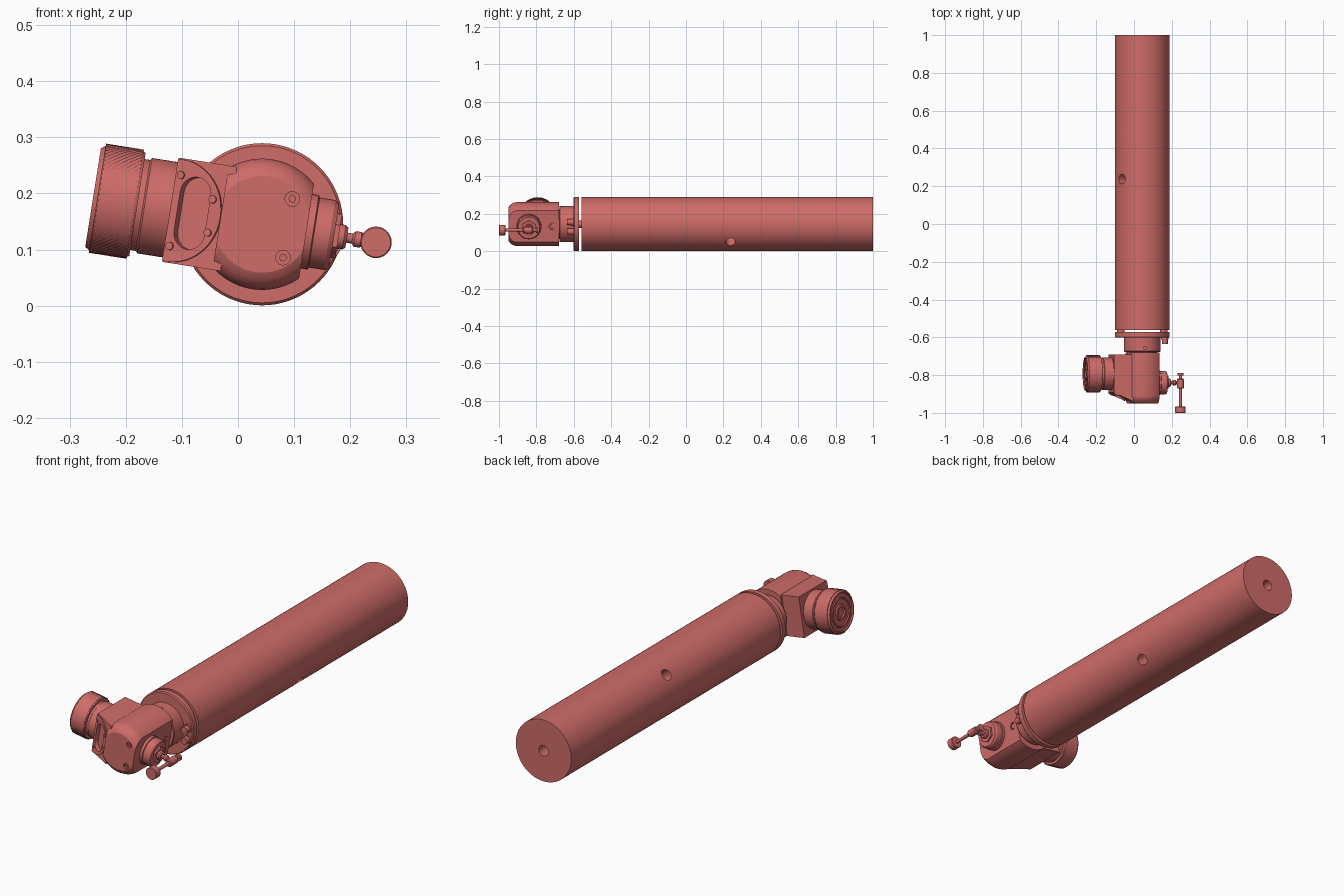
import bpy, bmesh, math
from mathutils import Matrix, Vector

if "Cube" in bpy.data.objects:
    bpy.data.objects.remove(bpy.data.objects["Cube"])

mat = bpy.data.materials.new("red_finish")
mat.diffuse_color = (0.62, 0.15, 0.14, 1)
mat.use_nodes = True
mat.node_tree.nodes["Principled BSDF"].inputs["Base Color"].default_value = mat.diffuse_color

T = Matrix.Translation
CX, CZ = 0.043, 0.145
BASE = T((CX, 0, CZ))                              # tube axis frame
HEAD = BASE @ Matrix.Rotation(math.radians(9), 4, 'Y')   # tilted valve head frame
ALONG_Y = Matrix.Rotation(math.radians(-90), 4, 'X')
ALONG_X = Matrix.Rotation(math.radians(90), 4, 'Y')


def finish(name, bm, M):
    bmesh.ops.remove_doubles(bm, verts=bm.verts, dist=1e-6)
    bmesh.ops.recalc_face_normals(bm, faces=bm.faces)
    me = bpy.data.meshes.new(name)
    bm.to_mesh(me)
    bm.free()
    me.transform(M)
    me.materials.append(mat)
    ob = bpy.data.objects.new(name, me)
    bpy.context.collection.objects.link(ob)
    return ob


def lathe(name, prof, M, seg=48, knurl=0.0):
    """Revolve (radius, height) pairs around local z, capped at both ends."""
    bm = bmesh.new()
    rings = []
    for i, (r, h) in enumerate(prof):
        ring = []
        for j in range(seg):
            a = math.tau * j / seg
            rr = r - (knurl if (i + j) % 2 else 0)
            ring.append(bm.verts.new((rr * math.cos(a), rr * math.sin(a), h)))
        rings.append(ring)
    for p, q in zip(rings, rings[1:]):
        for j in range(seg):
            k = (j + 1) % seg
            bm.faces.new((p[j], p[k], q[k], q[j]))
    bm.faces.new(rings[0])
    bm.faces.new(rings[-1])
    return finish(name, bm, M)


def rod(name, r, a, b, M, seg=32):
    return lathe(name, [(r, a), (r, b)], M, seg)


def prism(name, pts, a, b, M):
    """Extrude a 2D outline along local z."""
    bm = bmesh.new()
    lo = [bm.verts.new((x, y, a)) for x, y in pts]
    hi = [bm.verts.new((x, y, b)) for x, y in pts]
    bm.faces.new(lo)
    bm.faces.new(hi)
    for i in range(len(pts)):
        k = (i + 1) % len(pts)
        bm.faces.new((lo[i], lo[k], hi[k], hi[i]))
    return finish(name, bm, M)


def boolean(ob, cutter, op='DIFFERENCE', keep=False):
    m = ob.modifiers.new("cut", 'BOOLEAN')
    m.object, m.operation, m.solver = cutter, op, 'EXACT'
    bpy.context.view_layer.objects.active = ob
    bpy.ops.object.modifier_apply(modifier=m.name)
    if not keep:
        bpy.data.objects.remove(cutter)


# Long tube with a cross hole and an end hole
tube = rod("main_tube", 0.1445, -0.56, 1.0, BASE @ ALONG_Y, 72)
cross = T((CX, 0.238, CZ)) @ Matrix.Rotation(math.atan2(-0.108, 0.096), 4, 'Y')
boolean(tube, rod("cross_cutter", 0.026, -0.3, 0.3, cross))
boolean(tube, rod("end_cutter", 0.025, 0.85, 1.1, BASE @ ALONG_Y))

# Flange, standoffs across the gap, neck
lathe("flange", [(0.14, -0.602), (0.1445, -0.597), (0.1445, -0.573)], BASE @ ALONG_Y, 72)
neck = lathe("neck_collar", [(0.094, -0.677), (0.097, -0.673), (0.097, -0.60)], BASE @ ALONG_Y, 64)
boolean(neck, rod("pin_cutter", 0.007, 0.07, 0.12, T((0.058, -0.655, CZ))))
rod("neck_core", 0.08, -0.71, -0.67, BASE @ ALONG_Y, 48)
for i, x in enumerate((-0.112, 0.115)):
    rod(f"standoff_{i}", 0.02, -0.575, -0.558, BASE @ T((x, 0, 0)) @ ALONG_Y, 24)
for i, z in enumerate((-0.04, 0.01)):
    M = BASE @ T((0.12, 0, z)) @ ALONG_Y
    rod(f"flange_screw_{i}", 0.016, -0.635, -0.61, M, 24)
    rod(f"flange_washer_{i}", 0.02, -0.612, -0.60, M, 24)

# Domed head body trimmed flat on both sides
dome = [(0.086, -0.95), (0.098, -0.944), (0.108, -0.933), (0.115, -0.92), (0.117, -0.908), (0.117, -0.68)]
body = lathe("head_body", dome, HEAD @ ALONG_Y, 72)
trim = prism("body_trim", [(-0.075, -1.1), (0.08, -1.1), (0.08, -0.5), (-0.075, -0.5)], -0.3, 0.3, HEAD)
boolean(body, trim, 'INTERSECT')
for i, v in enumerate((-0.053, 0.053)):
    M = HEAD @ T((0.046, 0, v)) @ ALONG_Y
    boolean(body, rod("screw_cutter", 0.013, -0.97, -0.942, M, 24))
    rod(f"front_screw_{i}", 0.007, -0.949, -0.94, M, 6)
boolean(body, rod("port_cutter", 0.018, 0.07, 0.1, HEAD @ T((0, -0.715, 0)) @ ALONG_X, 24))
rod("side_port_screw", 0.012, 0.068, 0.078, HEAD @ T((0, -0.715, 0)) @ ALONG_X, 24)

# Side block with slanted front, window plate and slot
block = prism("side_block", [(-0.165, -0.69), (-0.165, -0.893), (-0.06, -0.94), (-0.06, -0.69)],
              -0.094, 0.094, HEAD)
d = Vector((0.105, -0.047, 0)).normalized()
n = d.cross(Vector((0, 0, 1)))
SLOPE = HEAD @ T((-0.165, -0.893, 0)) @ Matrix((d, (0, 0, 1), n)).transposed().to_4x4()
arc = [(0.01 + 0.09 * math.cos(t), 0.092 * math.sin(t))
       for t in (math.pi * (i / 24 - 0.5) for i in range(25))]
plate = prism("window_plate", [(0.001, -0.092)] + arc + [(0.001, 0.092)], -0.004, 0.005, SLOPE)
pill = [(0.045 + 0.03 * math.cos(t), (0.035 if i < 16 else -0.035) + 0.03 * math.sin(t))
        for i, t in enumerate([math.pi * k / 15 for k in range(16)]
                              + [math.pi * (1 + k / 15) for k in range(16)])]
slot = prism("slot_cutter", pill, -0.012, 0.03, SLOPE)
boolean(block, slot, keep=True)
boolean(plate, slot)
for i, (a, v) in enumerate(((0.012, 0.064), (0.081, 0.03), (0.081, -0.03), (0.012, -0.064))):
    rod(f"plate_screw_{i}", 0.007, 0, 0.009, SLOPE @ T((a, v, 0)), 16)

# Knob and its neck on the left
KNOB = HEAD @ T((0, -0.793, 0)) @ ALONG_X
lathe("knob_neck", [(0.082, -0.24), (0.082, -0.215), (0.086, -0.212), (0.086, -0.15)], KNOB, 64)
rows = [(0.0985, -0.297 + 0.068 * i / 14) for i in range(15)]
lathe("knurled_knob", rows, KNOB, 120, 0.004)
lathe("knob_face", [(0.02, -0.299), (0.024, -0.304), (0.034, -0.304), (0.036, -0.298), (0.058, -0.298),
                    (0.060, -0.303), (0.066, -0.303), (0.068, -0.299), (0.082, -0.299), (0.084, -0.305),
                    (0.089, -0.305), (0.096, -0.295)], KNOB, 64)
lathe("knob_back_rim", [(0.096, -0.231), (0.093, -0.225)], KNOB, 64)

# Outlet and stem on the right
OUT = HEAD @ T((0, -0.84, 0)) @ ALONG_X
lathe("outlet", [(0.067, 0.07), (0.067, 0.092), (0.063, 0.094), (0.063, 0.122), (0.058, 0.130)], OUT, 48)
rod("outlet_hex", 0.04, 0.128, 0.138, OUT, 6)
lathe("stem_gland", [(0.022, 0.13), (0.022, 0.148), (0.018, 0.153)], OUT, 24)
lathe("stem", [(0.009, 0.15), (0.009, 0.163), (0.014, 0.167), (0.014, 0.178), (0.009, 0.183),
               (0.009, 0.21)], OUT, 24)

# Handle hung from the stem, running to the front
HANDLE = HEAD @ T((0.2055, 0, 0)) @ ALONG_Y
rod("handle_rod", 0.008, -0.97, -0.795, HANDLE, 24)
lathe("handle_hub", [(0.014, -0.872), (0.018, -0.867), (0.018, -0.823), (0.014, -0.818)], HANDLE, 24)
rod("handle_nut", 0.016, -0.803, -0.79, HANDLE, 24)
lathe("handle_tip", [(0.026, -1.0), (0.028, -0.998), (0.028, -0.968), (0.026, -0.966)], HANDLE, 40)

# Smooth curved walls, keep edges crisp
bpy.ops.object.select_all(action='DESELECT')
for ob in bpy.context.collection.objects:
    if ob.name != "knurled_knob":
        ob.select_set(True)
        bpy.context.view_layer.objects.active = ob
bpy.ops.object.shade_smooth_by_angle(angle=math.radians(25))
